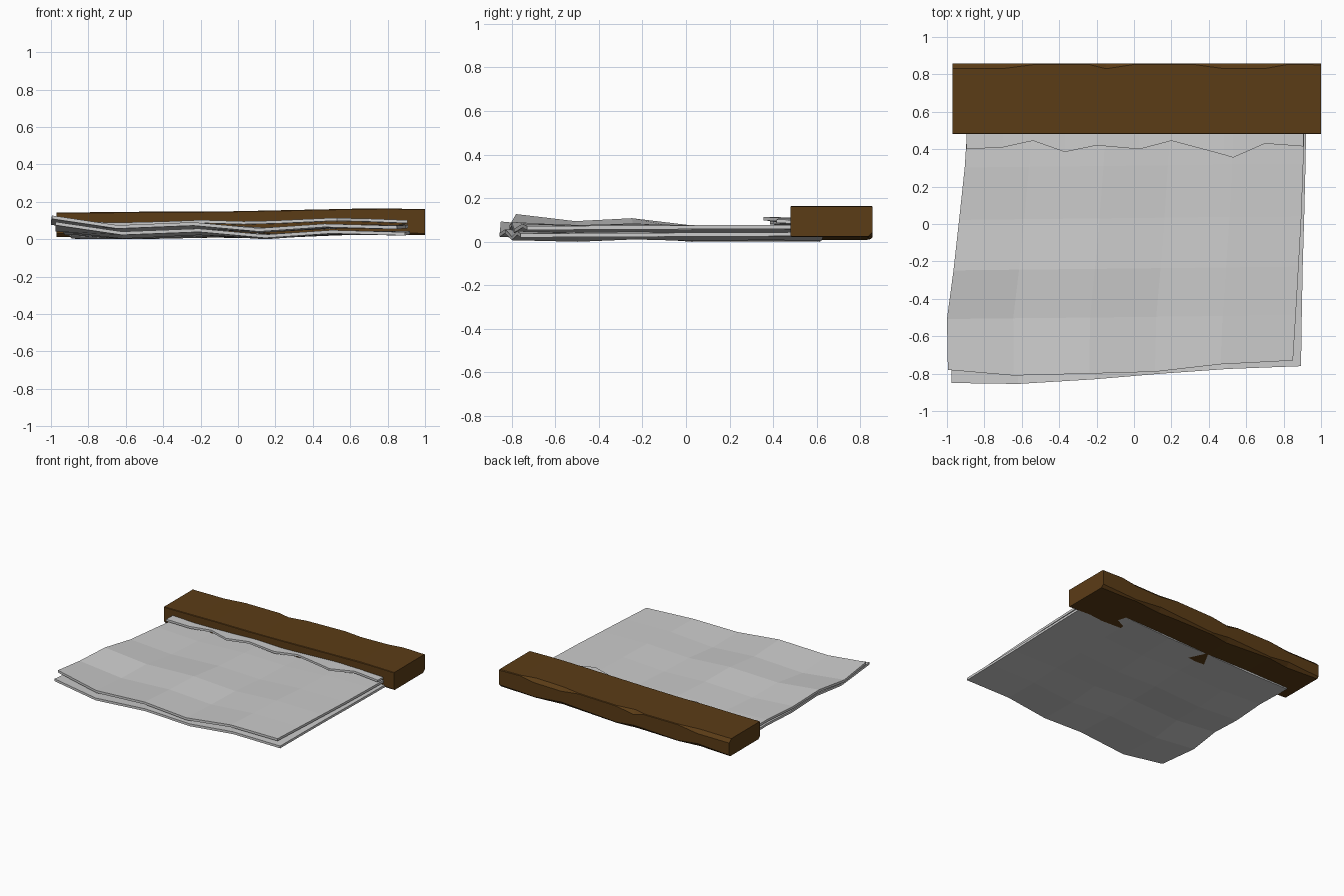
import bpy


def make_mesh(name, verts, faces, color=None):
    mesh = bpy.data.meshes.new(name)
    mesh.from_pydata(verts, [], faces)
    mesh.update()
    obj = bpy.data.objects.new(name, mesh)
    bpy.context.collection.objects.link(obj)
    if color:
        mat = bpy.data.materials.new(name)
        mat.diffuse_color = color
        mesh.materials.append(mat)
    return obj


def slab(name, rows, thickness):
    """Flat-shaded closed sheet from rows of points on its middle surface."""
    n, m = len(rows[0]), len(rows)
    pts = [p for row in rows for p in row]
    h, k = thickness / 2, n * m
    verts = [(x, y, z + h) for x, y, z in pts] + [(x, y, z - h) for x, y, z in pts]
    faces = []
    for j in range(m - 1):
        for i in range(n - 1):
            q = (j * n + i, j * n + i + 1, (j + 1) * n + i + 1, (j + 1) * n + i)
            faces += [q, tuple(k + a for a in reversed(q))]
    rim = list(range(n)) + [j * n + n - 1 for j in range(1, m)]
    rim += [(m - 1) * n + i for i in range(n - 2, -1, -1)]
    rim += [j * n for j in range(m - 2, 0, -1)]
    for a, b in zip(rim, rim[1:] + rim[:1]):
        faces.append((a, a + k, b + k, b))
    return make_mesh(name, verts, faces)


# Wavy paper sheets
COLS = [0.0, 0.19, 0.41, 0.60, 0.79, 1.0]
ROWS = [-0.80, -0.50, -0.24, 0.03, 0.31, 0.62]
WAVE_X = [0.118, 0.066, 0.082, 0.050, 0.074, 0.063]    # height along the front edge
WAVE_Y = [0.0, -0.026, -0.006, -0.032, -0.030, -0.040]  # change toward the beam


def sheet(name, front, left, right, drop):
    rows = []
    for j, y in enumerate(ROWS):
        row = []
        for i, u in enumerate(COLS):
            x = left[j] + (right[j] - left[j]) * u
            yy = front[i] if j == 0 else y + 0.012 * (i - 2) / 3
            flat = j / 5 * 0.7
            z = WAVE_X[i] * (1 - flat) + 0.072 * flat + WAVE_Y[j] * (1 - u)
            row.append((x, yy, max(z - drop, 0.009)))
        rows.append(row)
    return slab(name, rows, 0.018)


sheet("top_sheet", [-0.78, -0.81, -0.80, -0.79, -0.75, -0.73],
      [-0.995, -1.0, -0.965, -0.935, -0.905, -0.885],
      [0.85, 0.865, 0.88, 0.895, 0.905, 0.915], 0.0)
sheet("bottom_sheet", [-0.85, -0.855, -0.83, -0.80, -0.775, -0.76],
      [-0.975, -0.975, -0.95, -0.925, -0.90, -0.89],
      [0.893, 0.897, 0.902, 0.91, 0.917, 0.922], 0.034)

# Torn strip left in the binding
TORN = [(-0.895, 0.40, 0.090), (-0.70, 0.41, 0.082), (-0.54, 0.445, 0.083),
        (-0.37, 0.385, 0.088), (-0.20, 0.42, 0.095), (0.03, 0.40, 0.088),
        (0.20, 0.445, 0.092), (0.48, 0.37, 0.105), (0.53, 0.355, 0.106),
        (0.70, 0.43, 0.102), (0.905, 0.415, 0.094)]
slab("torn_strip", [TORN, [(x, 0.62, z - 0.005) for x, y, z in TORN]], 0.016)

# Rough wooden beam: x, bottom z, top z, then chamfers
# (front bottom, back bottom, back top, front top)
LOOPS = [(-0.97, 0.012, 0.143, 0.020, 0.012, 0.025, 0.003),
         (-0.70, 0.012, 0.145, 0.004, 0.030, 0.026, 0.004),
         (-0.53, 0.014, 0.147, 0.020, 0.008, 0.004, 0.003),
         (-0.24, 0.010, 0.147, 0.012, 0.025, 0.004, 0.004),
         (-0.15, 0.008, 0.148, 0.008, 0.030, 0.027, 0.003),
         (0.00, 0.012, 0.150, 0.025, 0.010, 0.004, 0.003),
         (0.32, 0.020, 0.157, 0.006, 0.022, 0.004, 0.004),
         (0.47, 0.022, 0.160, 0.015, 0.030, 0.025, 0.003),
         (0.70, 0.022, 0.165, 0.004, 0.008, 0.026, 0.005),
         (0.82, 0.022, 0.164, 0.018, 0.015, 0.004, 0.003),
         (1.00, 0.024, 0.161, 0.006, 0.020, 0.006, 0.003)]
Y0, Y1 = 0.48, 0.857
verts, faces = [], []
for x, lo, hi, a, b, c, d in LOOPS:
    verts += [(x, Y0 + a, lo), (x, Y1 - b, lo), (x, Y1, lo + b), (x, Y1, hi - c),
              (x, Y1 - c, hi), (x, Y0 + d, hi), (x, Y0, hi - d), (x, Y0, lo + a)]
last = (len(LOOPS) - 1) * 8
for s in range(0, last, 8):
    for k in range(8):
        n = (k + 1) % 8
        faces.append((s + k, s + 8 + k, s + 8 + n, s + n))
faces.append(tuple(range(8)))
faces.append(tuple(last + k for k in reversed(range(8))))
beam = make_mesh("wooden_beam", verts, faces, (0.105, 0.045, 0.008, 1))

# Consistent outward normals
import bmesh
for obj in bpy.context.collection.objects:
    bm = bmesh.new()
    bm.from_mesh(obj.data)
    bmesh.ops.recalc_face_normals(bm, faces=bm.faces)
    bm.to_mesh(obj.data)
    bm.free()
